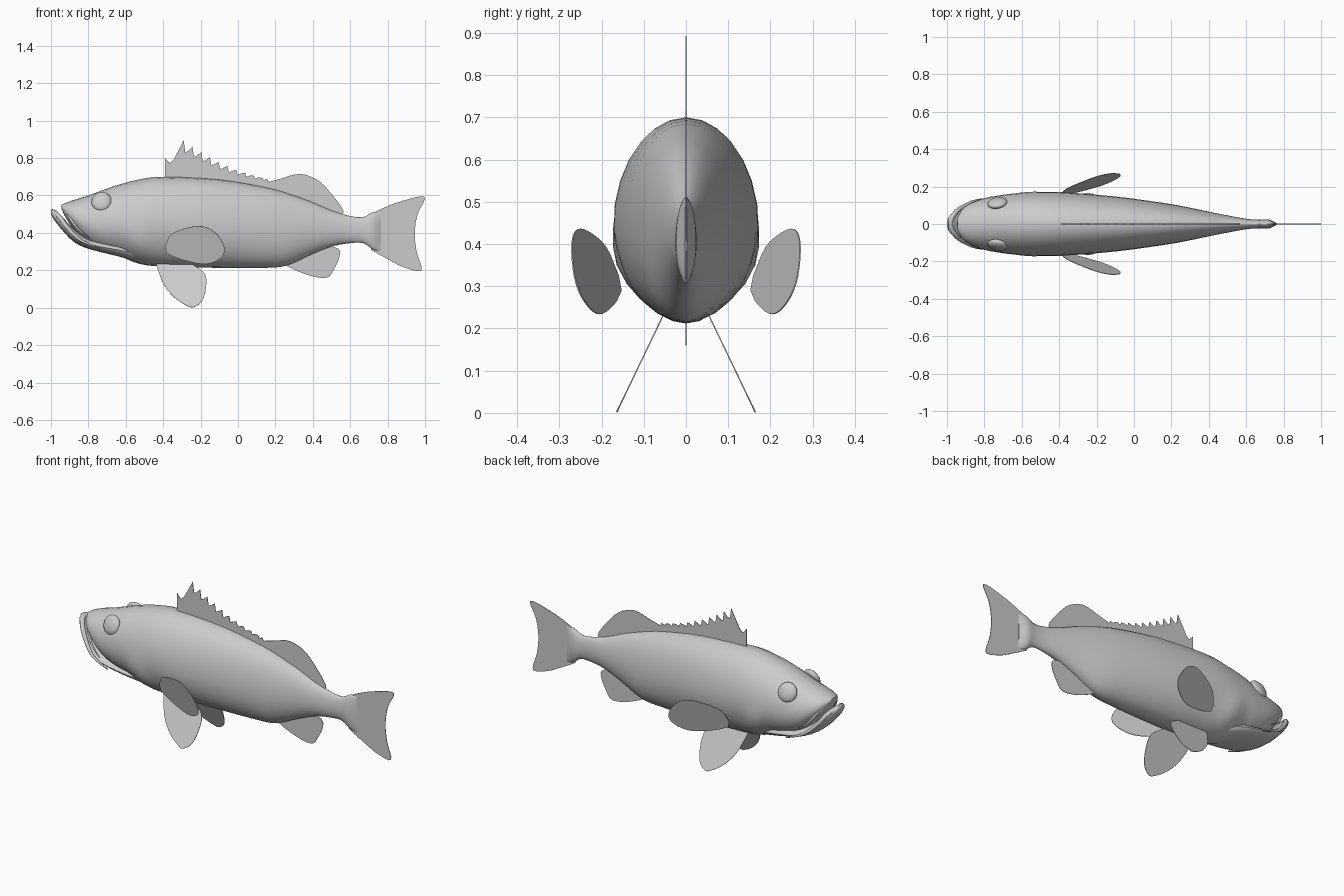
import bpy, bmesh, math
from mathutils import Vector, Matrix

if "Cube" in bpy.data.objects:
    bpy.data.objects.remove(bpy.data.objects["Cube"], do_unlink=True)

grey = bpy.data.materials.new("pale_grey")
grey.use_nodes = True
shade = (0.6, 0.6, 0.6, 1)
grey.diffuse_color = shade
grey.node_tree.nodes["Principled BSDF"].inputs["Base Color"].default_value = shade


def finish(name, bm, smooth=None):
    """Turn a bmesh into a named, coloured object."""
    bmesh.ops.recalc_face_normals(bm, faces=bm.faces)
    mesh = bpy.data.meshes.new(name)
    bm.to_mesh(mesh)
    bm.free()
    mesh.materials.append(grey)
    obj = bpy.data.objects.new(name, mesh)
    bpy.context.collection.objects.link(obj)
    if smooth:
        bpy.ops.object.select_all(action='DESELECT')
        obj.select_set(True)
        bpy.context.view_layer.objects.active = obj
        bpy.ops.object.shade_smooth_by_angle(angle=math.radians(smooth))
    return obj


def spline(points, steps):
    """Catmull-Rom curve through points of any dimension."""
    pts = [Vector(p) for p in points]
    pts = [pts[0] * 2 - pts[1]] + pts + [pts[-1] * 2 - pts[-2]]
    out = []
    for a, b, c, d in zip(pts, pts[1:], pts[2:], pts[3:]):
        for i in range(steps):
            t = i / steps
            out.append(b + (c - a) * (t / 2)
                       + (a * 2 - b * 5 + c * 4 - d) * (t * t / 2)
                       + (b * 3 - a - c * 3 + d) * (t ** 3 / 2))
    return out + [pts[-2]]


def loft(name, stations, sides=28, steps=3, relief=None):
    """Egg-shaped rings along x; each station is x, top, bottom, half width."""
    bm = bmesh.new()
    rings = []
    for x, top, bottom, half in spline(stations, steps):
        middle = bottom + (top - bottom) * 0.45
        ring = []
        for i in range(sides):
            angle = math.tau * i / sides
            y, s = half * math.cos(angle), math.sin(angle)
            z = middle + s * ((top - middle) if s > 0 else (middle - bottom))
            if relief:
                y *= relief(x, z)
            ring.append(bm.verts.new((x, y, z)))
        rings.append(ring)
    for a, b in zip(rings, rings[1:]):
        for i in range(sides):
            j = (i + 1) % sides
            bm.faces.new((a[i], a[j], b[j], b[i]))
    bm.faces.new(rings[0])
    bm.faces.new(rings[-1])
    return finish(name, bm, 40)


def fin(name, outline, side_offset=None, steps=4, thick=0.003):
    """Thin sheet from an x-z outline; side_offset gives y at each point."""
    offset = side_offset or (lambda x, z: 0)
    points = spline(outline, steps) if steps > 1 else outline
    bm = bmesh.new()
    face = bm.faces.new([bm.verts.new((x, offset(x, z), z)) for x, z in points])
    face.normal_update()
    shift = face.normal * thick
    bmesh.ops.translate(bm, verts=bm.verts, vec=shift / -2)
    grown = bmesh.ops.extrude_face_region(bm, geom=[face], use_keep_orig=True)
    moved = [v for v in grown["geom"] if isinstance(v, bmesh.types.BMVert)]
    bmesh.ops.translate(bm, verts=moved, vec=shift)
    bmesh.ops.triangulate(bm, faces=[f for f in bm.faces if len(f.verts) > 4])
    return finish(name, bm)


def gill_relief(x, z):
    """Raised gill cover edge that drops away behind it."""
    edge = -0.47 - (z - 0.35) * 0.4
    fade = max(0, 1 - abs(z - 0.34) / 0.13)
    return 1 + fade * (0.07 * math.exp(-((x - edge + 0.06) / 0.05) ** 2)
                       - 0.06 * math.exp(-((x - edge - 0.04) / 0.04) ** 2))


# Body with the upper head, ending in a flared tail root
loft("body", [
    (-.945, .55, .53, .03), (-.92, .56, .48, .075), (-.88, .575, .42, .108),
    (-.8, .6, .335, .138), (-.7, .637, .29, .156), (-.63, .66, .275, .164),
    (-.53, .685, .235, .171), (-.4, .7, .22, .171), (-.1, .685, .213, .147),
    (.14, .645, .213, .115), (.26, .613, .225, .095), (.39, .567, .283, .068),
    (.5, .52, .327, .046), (.6, .49, .345, .028), (.67, .485, .345, .023),
    (.72, .51, .312, .024), (.765, .51, .3, .003)], relief=gill_relief)

# Lower jaw, jutting ahead of the upper head
loft("lower_jaw", [
    (-1, .522, .5, .012), (-.985, .525, .472, .045), (-.94, .485, .415, .083),
    (-.875, .42, .35, .11), (-.79, .37, .312, .125), (-.63, .35, .272, .12),
    (-.5, .33, .235, .08)], sides=20)

# Lips: tapered tubes bent round the front of the head
def lip(name, half_path, radius):
    path = [(x, -y, z) for x, y, z in half_path[:0:-1]] + half_path
    curve = bpy.data.curves.new(name, 'CURVE')
    curve.dimensions = '3D'
    curve.bevel_depth = radius
    curve.bevel_resolution = 2
    curve.use_fill_caps = True
    line = curve.splines.new('POLY')
    points = spline(path, 4)
    line.points.add(len(points) - 1)
    for i, (point, co) in enumerate(zip(line.points, points)):
        point.co = (*co, 1)
        point.radius = 0.25 + 0.75 * math.sin(math.pi * i / (len(points) - 1))
    curve.materials.append(grey)
    bpy.context.collection.objects.link(bpy.data.objects.new(name, curve))


lip("lower_lip", [(-.984, 0, .51), (-.955, .06, .485), (-.905, .097, .42),
                  (-.84, .125, .36), (-.74, .137, .318)], 0.014)
lip("upper_lip", [(-.937, 0, .54), (-.915, .068, .505), (-.86, .113, .425),
                  (-.79, .138, .37)], 0.009)

# Unpaired fins
spines = [(-.39, .66), (-.39, .8), (-.365, .772), (-.345, .79)]
count = 10
for i in range(count):
    t = i / (count - 1)
    x = -.29 + .42 * t
    tip = .893 - .2 * t - .025 * math.sin(math.pi * t)
    drop = .05 * (1 - t) + .012
    spines += [(x, tip), (x + .008, tip - drop), (x + .026, tip - drop + .008)]
spines += [(.17, .66), (.17, .62), (-.1, .66)]
fin("spiny_dorsal_fin", spines, steps=1)
fin("soft_dorsal_fin", [(.13, .63), (.15, .665), (.23, .69), (.33, .715),
                        (.42, .685), (.49, .62), (.565, .51), (.48, .5),
                        (.3, .57), (.16, .62)])
fin("anal_fin", [(.24, .235), (.32, .195), (.41, .165), (.48, .163),
                 (.515, .21), (.542, .27), (.535, .315), (.45, .33),
                 (.3, .27)])
fin("tail_fin", [(.71, .5), (.77, .53), (.87, .568), (.997, .593),
                 (.96, .5), (.945, .4), (.955, .3), (.98, .2),
                 (.89, .215), (.8, .26), (.71, .31)])

# Paired fins and eyes, mirrored across y
pectoral = [(-.39, .325), (-.36, .39), (-.28, .425), (-.19, .435), (-.12, .4),
            (-.075, .33), (-.08, .28), (-.13, .243), (-.2, .235),
            (-.31, .26), (-.38, .29), (-.39, .325)]
pelvic = [(-.44, .24), (-.4, .13), (-.34, .055), (-.27, .01), (-.235, .004),
          (-.19, .04), (-.17, .12), (-.18, .185), (-.25, .235)]
for side, label in ((1, "left"), (-1, "right")):
    fin(label + "_pectoral_fin", pectoral[:-1],
        lambda x, z: side * (.165 + (x + .38) * .33 + (z - .33) * .28))
    fin(label + "_pelvic_fin", pelvic,
        lambda x, z: side * (.057 + (.225 - z) * .48))
    bm = bmesh.new()
    bmesh.ops.create_uvsphere(
        bm, u_segments=20, v_segments=12, radius=1,
        matrix=Matrix.Translation((-.73, side * .112, .568))
        @ Matrix.Rotation(side * math.radians(10), 4, 'Z')
        @ Matrix.Rotation(side * math.radians(22), 4, 'X')
        @ Matrix.Diagonal((.054, .024, .054, 1)))
    finish(label + "_eye", bm, 60)
